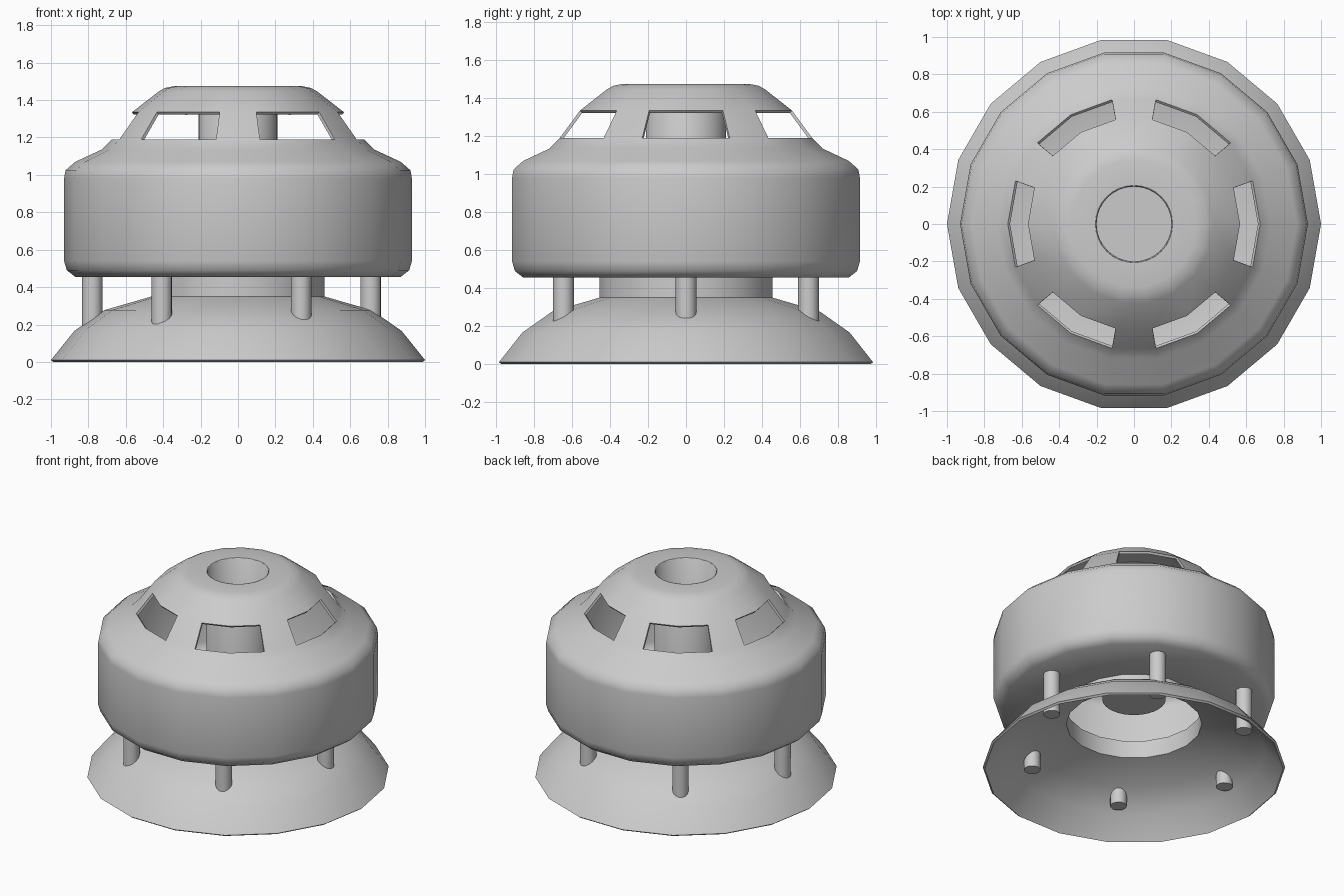
import bpy, bmesh
from math import sin, cos, pi, radians

if "Cube" in bpy.data.objects:
    bpy.data.objects.remove(bpy.data.objects["Cube"])


def finish(name, bm, location=(0, 0, 0), thickness=0.0, angle=50):
    mesh = bpy.data.meshes.new(name)
    bm.to_mesh(mesh)
    bm.free()
    ob = bpy.data.objects.new(name, mesh)
    ob.location = location
    bpy.context.collection.objects.link(ob)
    bpy.ops.object.select_all(action='DESELECT')
    bpy.context.view_layer.objects.active = ob
    ob.select_set(True)
    if thickness:
        mod = ob.modifiers.new("wall", 'SOLIDIFY')
        mod.thickness = thickness
        mod.offset = -1
        bpy.ops.object.modifier_apply(modifier=mod.name)
    bpy.ops.object.shade_smooth_by_angle(angle=radians(angle))
    return ob


def revolve(profile, sides, skip=lambda ring, seg: False):
    """Spin an (r, z) profile, listed bottom to top, around z."""
    bm = bmesh.new()
    rings = [[bm.verts.new((r * cos(2 * pi * j / sides), r * sin(2 * pi * j / sides), z))
              for j in range(sides)] for r, z in profile]
    for i in range(len(rings) - 1):
        for j in range(sides):
            if not skip(i, j):
                k = (j + 1) % sides
                bm.faces.new((rings[i][j], rings[i][k], rings[i + 1][k], rings[i + 1][j]))
    return bm, rings


# Hollow shell: flared skirt, neck, drum body and dome, with six window openings
shell = [(1.0, 0.01), (0.875, 0.166), (0.715, 0.277), (0.462, 0.35),
         (0.462, 0.455), (0.87, 0.455), (0.915, 0.49), (0.93, 0.54),
         (0.93, 0.98), (0.922, 1.025), (0.87, 1.07), (0.73, 1.135),
         (0.675, 1.19), (0.567, 1.335), (0.425, 1.445), (0.39, 1.465),
         (0.34, 1.475), (0.206, 1.475)]
WINDOW = 12
bm, _ = revolve(shell, 18, lambda i, j: i == WINDOW and (j + 1) % 3 != 2)
finish("shell", bm, thickness=0.017)

# Central tube hanging inside, open at the top and closed at the bottom
tube = [(0.21, 0.53), (0.21, 1.47), (0.206, 1.476), (0.2, 1.47), (0.2, 0.54)]
bm, rings = revolve(tube, 32)
bm.faces.new(rings[0][::-1])
bm.faces.new(rings[-1])
finish("central_tube", bm)

# Six support posts between skirt and body
for n in range(6):
    a = n * pi / 3
    bm = bmesh.new()
    bmesh.ops.create_cone(bm, cap_ends=True, segments=16, radius1=0.055, radius2=0.055, depth=0.32)
    finish(f"post_{n + 1}", bm, (0.745 * cos(a) - 0.035, 0.745 * sin(a), 0.31))
